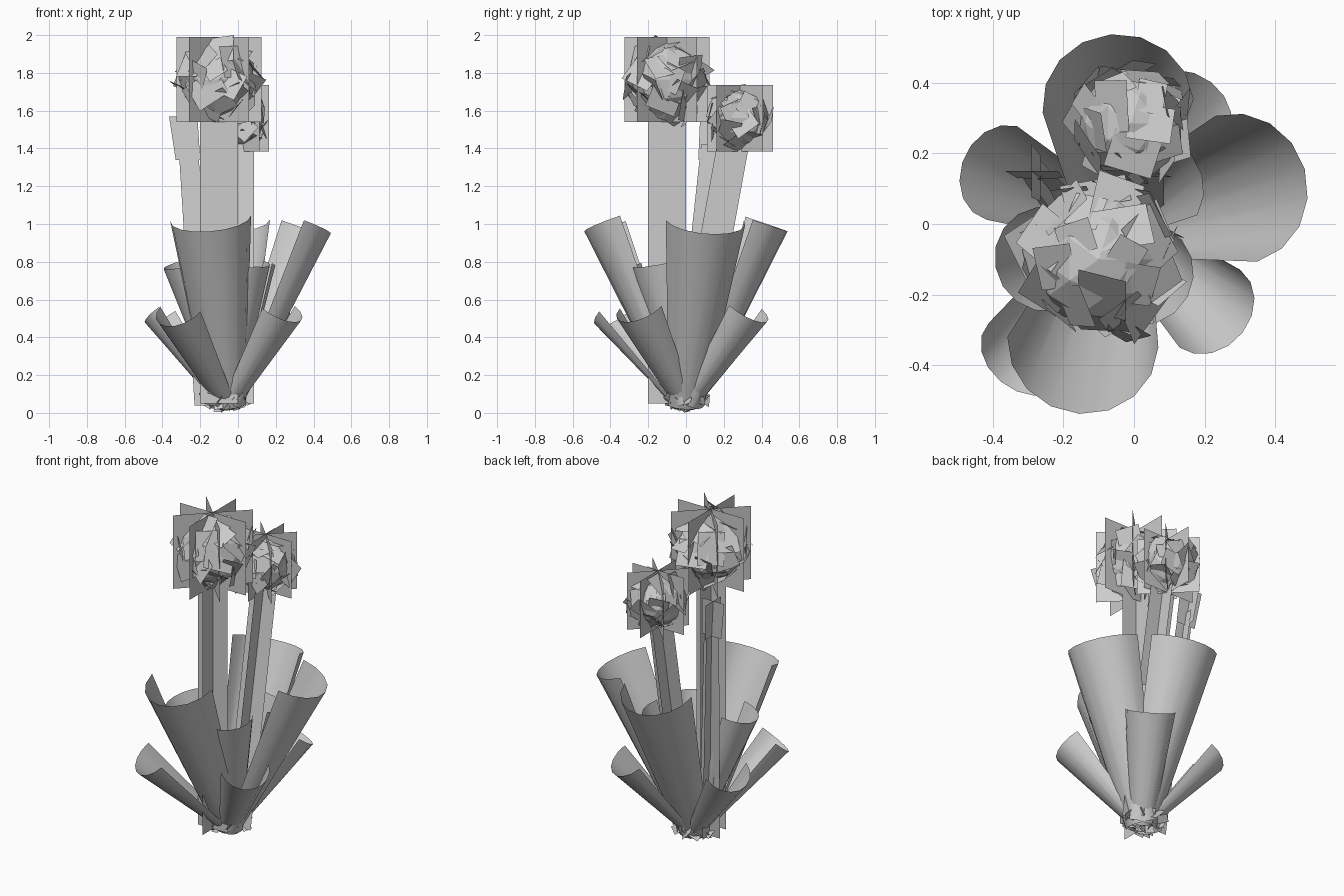
import bpy, bmesh, math, random
from mathutils import Vector

if "Cube" in bpy.data.objects:
    bpy.data.objects.remove(bpy.data.objects["Cube"])

random.seed(7)
BASE = Vector((-0.055, 0.0, 0.04))


def finish(name, bm, smooth=False):
    mesh = bpy.data.meshes.new(name)
    bm.to_mesh(mesh)
    bm.free()
    for p in mesh.polygons:
        p.use_smooth = smooth
    obj = bpy.data.objects.new(name, mesh)
    bpy.context.collection.objects.link(obj)
    return obj


def quad(bm, points):
    bm.faces.new([bm.verts.new(p) for p in points])


def crossed_planes(bm, low, high, w_low, w_high, angles=(0, 90)):
    """Upright cards crossing along the line low-high."""
    low, high = Vector(low), Vector(high)
    for deg in angles:
        side = Vector((math.cos(math.radians(deg)), math.sin(math.radians(deg)), 0))
        a, b = side * w_low / 2, side * w_high / 2
        quad(bm, (low - a, low + a, high + b, high - b))


def card(bm, centre, normal, w, h):
    """Rectangle at centre, spun randomly about its normal."""
    n = normal.normalized()
    u = n.orthogonal().normalized()
    v = n.cross(u)
    t = random.uniform(0, math.tau)
    a = (u * math.cos(t) + v * math.sin(t)) * w / 2
    b = (v * math.cos(t) - u * math.sin(t)) * h / 2
    quad(bm, (centre - a - b, centre + a - b, centre + a + b, centre - a + b))


def leaf(name, centre, r, azimuth, segments=8):
    """Tapered trough leaf, open towards the stems."""
    tip = Vector(centre)
    axis = (tip - BASE).normalized()
    az = math.radians(azimuth)
    out = Vector((math.cos(az), math.sin(az), 0))
    out = (out - axis * out.dot(axis)).normalized()
    side = axis.cross(out)
    bm = bmesh.new()
    rows = []
    for c, wide, deep in ((BASE, r * 0.45, r * 0.3), (tip, r, r)):
        row = []
        for i in range(segments + 1):
            t = math.pi * (i / segments - 0.5)
            row.append(bm.verts.new(c + out * math.cos(t) * deep + side * math.sin(t) * wide))
        rows.append(row)
    for i in range(segments):
        bm.faces.new((rows[0][i], rows[0][i + 1], rows[1][i + 1], rows[1][i]))
    for v in bm.verts:
        v.co.z = max(v.co.z, 0.01)
    finish(name, bm, True)


def flower_head(name, centre, r, count):
    """Faceted ball with crossed cards and scattered petals."""
    c = Vector(centre)
    bm = bmesh.new()
    bmesh.ops.create_icosphere(bm, subdivisions=2, radius=r * 0.86)
    bmesh.ops.translate(bm, verts=bm.verts, vec=c)
    up = Vector((0, 0, r))
    crossed_planes(bm, c - up, c + up, 2 * r, 2 * r, (0, 45, 90, 135))
    for i in range(count):
        z = 0.95 - 1.9 * (i + 0.5) / count
        t = i * 2.39996
        s = math.sqrt(1 - z * z)
        d = Vector((s * math.cos(t), s * math.sin(t), z))
        jitter = Vector([random.uniform(-0.5, 0.5) for _ in range(3)])
        size = r * random.uniform(0.5, 0.85)
        card(bm, c + d * r * 0.84, d + jitter, size, size * 0.8)
    for v in bm.verts:
        v.co.z = min(v.co.z, c.z + r + 0.01)
    finish(name, bm)


# Leaves: tip centre, radius, outward direction in degrees
leaves = [
    ("large_leaf", 0.215, [((-0.145, -0.335, 1.03), -94), ((0.29, 0.10, 1.02), 16),
                           ((-0.045, 0.335, 1.03), 95)]),
    ("medium_leaf", 0.15, [((-0.25, -0.10, 0.80), 190), ((0.02, -0.14, 0.80), -50),
                           ((0.05, 0.10, 0.80), 60)]),
    ("small_leaf", 0.14, [((-0.375, 0.145, 0.55), 162), ((-0.305, -0.37, 0.55), -130),
                          ((0.215, -0.24, 0.56), -38), ((0.145, 0.315, 0.56), 52)]),
]
for name, r, group in leaves:
    for i, (centre, az) in enumerate(group):
        leaf(f"{name}_{i + 1}", centre, r, az)

# Stems
stems = [
    ("tall_stem", (-0.1, -0.1, 0.05), (-0.1, -0.1, 1.6), 0.2, 0.2),
    ("short_stem", (0.0, 0.0, 0.05), (0.0, 0.26, 1.48), 0.17, 0.17),
    ("bud_stem", (-0.16, 0.0, 0.04), (-0.265, 0.13, 1.42), 0.14, 0.10),
    ("bud", (-0.265, 0.13, 1.34), (-0.29, 0.15, 1.57), 0.13, 0.15),
]
for name, low, high, w0, w1 in stems:
    bm = bmesh.new()
    crossed_planes(bm, low, high, w0, w1)
    finish(name, bm)

# Flower heads
flower_head("tall_flower", (-0.1, -0.1, 1.765), 0.225, 44)
flower_head("short_flower", (-0.01, 0.285, 1.56), 0.175, 36)

# Tangle of scraps round the foot of the plant
bm = bmesh.new()
for i in range(22):
    t = i * 2.4
    rad = 0.11 * math.sqrt((i + 0.5) / 22)
    n = Vector((random.uniform(-1, 1), random.uniform(-1, 1), 0.6))
    card(bm, BASE + Vector((-0.02 + rad * math.cos(t), rad * math.sin(t), rad * 0.4)),
         n, 0.05, 0.09)
low = min(v.co.z for v in bm.verts)
bmesh.ops.translate(bm, verts=bm.verts, vec=(0, 0, -low))
finish("foot_tangle", bm)
